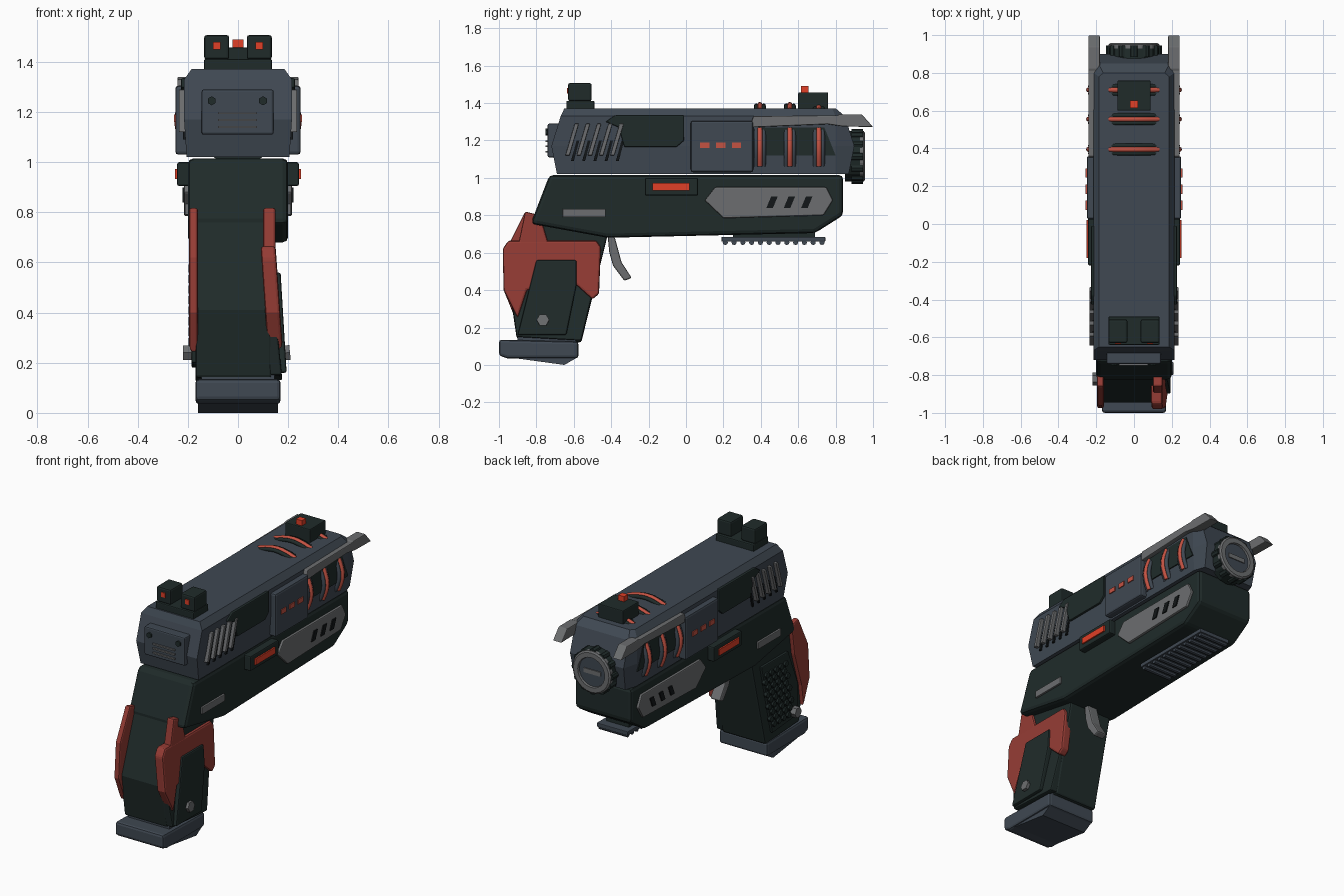
import bpy, bmesh, math
from mathutils import Vector

if "Cube" in bpy.data.objects:
    bpy.data.objects.remove(bpy.data.objects["Cube"])


def material(name, r, g, b):
    m = bpy.data.materials.new(name)
    m.use_nodes = True
    m.diffuse_color = (r, g, b, 1)
    node = next(n for n in m.node_tree.nodes if n.type == "BSDF_PRINCIPLED")
    node.inputs["Base Color"].default_value = (r, g, b, 1)
    node.inputs["Roughness"].default_value = 0.6
    return m


SLATE = material("slate blue", .05, .065, .085)
DARK = material("dark green", .014, .024, .023)
BLACK = material("near black", .006, .008, .009)
GREY = material("steel grey", .15, .155, .16)
RED = material("grip red", .30, .045, .035)
GLOW = material("bright red", .75, .05, .02)
CORAL = material("coral", .55, .085, .055)


def finish(name, bm, mat, bevel=0):
    bmesh.ops.recalc_face_normals(bm, faces=bm.faces)
    mesh = bpy.data.meshes.new(name)
    bm.to_mesh(mesh)
    bm.free()
    mesh.materials.append(mat)
    obj = bpy.data.objects.new(name, mesh)
    bpy.context.collection.objects.link(obj)
    if bevel:
        mod = obj.modifiers.new("Bevel", "BEVEL")
        mod.width, mod.segments, mod.limit_method = bevel, 2, "ANGLE"
    return obj


def prism(name, pts, x0, x1, mat, bevel=0, lean=0):
    """Side profile (y, z) extruded across x; lean flares it outward lower down."""
    bm = bmesh.new()
    top = max(z for _, z in pts)
    a, b = [[bm.verts.new((x + lean * (top - z), y, z)) for y, z in pts] for x in (x0, x1)]
    bm.faces.new(a)
    bm.faces.new(b)
    for i in range(len(pts)):
        j = (i + 1) % len(pts)
        bm.faces.new((a[i], a[j], b[j], b[i]))
    return finish(name, bm, mat, bevel)


def rect(y0, y1, z0, z1, slant=0):
    return [(y0, z0), (y1, z0), (y1 + slant, z1), (y0 + slant, z1)]


def box(name, x0, x1, y0, y1, z0, z1, mat, bevel=0):
    return prism(name, rect(y0, y1, z0, z1), x0, x1, mat, bevel)


def both(name, pts, x0, x1, mat, bevel=0):
    for side, s in (("left", 1), ("right", -1)):
        prism(f"{side}_{name}", pts, s * x0, s * x1, mat, bevel)


def cylinder(name, center, r, depth, axis, mat, sides=6, bevel=0):
    bm = bmesh.new()
    bmesh.ops.create_cone(bm, cap_ends=True, segments=sides, radius1=r, radius2=r, depth=depth)
    q = Vector((0, 0, 1)).rotation_difference(Vector(axis))
    for v in bm.verts:
        v.co = q @ v.co + Vector(center)
    return finish(name, bm, mat, bevel)


def tube(name, pts, r, mat):
    curve = bpy.data.curves.new(name, "CURVE")
    curve.dimensions, curve.bevel_depth, curve.bevel_resolution = "3D", r, 2
    curve.use_fill_caps = True
    curve.materials.append(mat)
    sp = curve.splines.new("POLY")
    sp.points.add(len(pts) - 1)
    for p, co in zip(sp.points, pts):
        p.co = (*co, 1)
    obj = bpy.data.objects.new(name, curve)
    bpy.context.collection.objects.link(obj)


# Slide: octagonal section lofted along y, with a bent rear end and tapered nose
def slide_body():
    bm = bmesh.new()
    section = [(.205, 1.02), (.215, 1.17), (.215, 1.33), (.185, 1.372)]
    section += [(-x, z) for x, z in reversed(section)]
    rear, nose = [-.69, -.72, -.67, -.65], [.87, .9, .85, .80]
    body = [.8, .8, .8, .78]
    loops = []
    for ys, k in ((rear, 1), (body, 1), (nose, .88)):
        ys = ys + ys[::-1]
        loops.append([bm.verts.new((x * k, y, z)) for (x, z), y in zip(section, ys)])
    for a, b in zip(loops, loops[1:]):
        for i in range(8):
            j = (i + 1) % 8
            bm.faces.new((a[i], a[j], b[j], b[i]))
    for l in (loops[0], loops[-1]):
        for i in range(3):
            bm.faces.new((l[i], l[i + 1], l[6 - i], l[7 - i]))
    finish("slide", bm, SLATE)


slide_body()

# Lower frame and under rail
prism("frame", [(-.73, 1.015), (-.83, .755), (-.42, .68), (.69, .705), (.84, .8), (.84, 1.015)],
      -.2, .2, DARK, .022)
box("rail", -.11, .11, .19, .745, .66, .685, SLATE, .004)
box("rail_mount", -.08, .08, .25, .69, .68, .72, DARK)
for i in range(12):
    cylinder(f"rail_tooth_{i}", (0, .21 + i * .047, .655), .014, .2, (1, 0, 0), SLATE, 8)

# Grip, red wraps and magazine base
prism("grip", [(-.73, .9), (-.80, .82), (-.945, .41), (-.905, .14), (-.56, .12), (-.42, .69), (-.5, .9)],
      -.17, .135, DARK, .012)
prism("grip_flare", [(-.86, .6), (-.94, .4), (-.905, .15), (-.56, .13), (-.46, .55)],
      .08, .13, DARK, .008, .1)
prism("left_grip_wrap", [(-.95, .665), (-.48, .665), (-.455, .63), (-.465, .38), (-.5, .35), (-.6, .44),
      (-.85, .4), (-.9, .25), (-.975, .4), (-.98, .62)], .09, .15, RED, .012, .07)
prism("left_grip_panel", [(-.8, .56), (-.585, .56), (-.585, .43), (-.64, .16), (-.9, .16)],
      .1, .17, DARK, .008, .06)
prism("left_tang", [(-.86, .82), (-.78, .8), (-.73, .63), (-.9, .63)], .1, .15, RED, .01)
prism("right_tang", [(-.86, .82), (-.79, .8), (-.82, .6), (-.89, .38), (-.91, .24), (-.975, .4), (-.96, .62)],
      -.195, -.16, RED, .01)
prism("right_grip_panel", [(-.77, .64), (-.5, .64), (-.61, .18), (-.86, .2), (-.87, .4)],
      -.185, -.16, DARK, .006)
for row in range(9):
    z = .24 + row * .042
    for col in range(5):
        y = -.81 + col * .048 + (row % 2) * .024 + (z - .24) * .22
        cylinder(f"grip_stud_{row}_{col}", (-.188, y, z), .019, .02, (1, 0, 0), DARK)
cylinder("left_grip_screw", (.195, -.765, .24), .034, .025, (1, 0, .1), GREY)
cylinder("right_grip_screw", (-.2, -.82, .24), .034, .04, (1, 0, 0), GREY)
prism("magazine_neck", [(-.9, .165), (-.9, .12), (-.59, .1), (-.58, .15)], -.145, .145, SLATE)
prism("magazine_base", [(-1, .135), (-1, .05), (-.955, .035), (-.575, .035), (-.575, .125)],
      -.17, .17, SLATE, .015)
prism("magazine_foot", [(-.98, .045), (-.65, 0), (-.59, .035), (-.6, .05)], -.16, .16, SLATE)

# Trigger
prism("trigger", [(-.42, .7), (-.38, .68), (-.345, .55), (-.29, .465), (-.33, .45), (-.39, .53), (-.41, .6)],
      -.035, .035, GREY, .008)

# Frame side details
both("side_plate", [(.10, .88), (.155, .95), (.75, .95), (.785, .88), (.735, .8), (.2, .785)],
     .19, .215, GREY, .006)
for i in range(3):
    y = .43 + i * .093
    both(f"plate_slot_{i}", rect(y, y + .035, .84, .9, .025), .2, .222, BLACK)
both("rear_tab", rect(-.66, -.43, .79, .835), .19, .212, GREY, .004)
both("indicator_housing", rect(-.22, .065, .905, 1.0), .19, .243, DARK, .008)
both("indicator_light", rect(-.18, .02, .933, .972), .2, .252, GLOW)

# Slide side details
both("slide_panel", rect(.025, .36, 1.03, 1.305), .19, .25, SLATE, .012)
for i in range(3):
    y = .075 + i * .085
    both(f"panel_light_{i}", rect(y, y + .05, 1.16, 1.19), .2, .256, CORAL)
both("vent_backing", [(.4, 1.12), (.8, 1.12), (.74, 1.27), (.4, 1.27)], .2, .219, DARK)
both("ejection_panel", [(-.33, 1.165), (-.05, 1.165), (-.01, 1.2), (-.01, 1.335), (-.38, 1.335),
     (-.43, 1.3), (-.36, 1.27)], .19, .228, DARK, .006)
for i in range(5):
    y = -.645 + i * .06
    both(f"serration_{i}", rect(y, y + .022, 1.12, 1.29, .05), .2, .236, GREY, .004)
    both(f"serration_gap_{i}", rect(y + .03, y + .045, 1.09, 1.2, .03), .2, .22, BLACK)
both("side_bar", [(.34, 1.27), (.82, 1.29), (.82, 1.335), (.36, 1.33)], .19, .242, GREY, .005)
both("side_bar_tip", [(.74, 1.29), (.84, 1.275), (1.0, 1.272), (.94, 1.34), (.82, 1.34)], .18, .242, GREY, .005)

# Curved glowing vents on both sides and the top
for i, y in enumerate((.395, .555, .71)):
    for side, s in (("left", 1), ("right", -1)):
        arc = [(.212 + .028 * math.sin(math.pi * t / 8), 1.065 + .2 * t / 8) for t in range(9)]
        tube(f"{side}_vent_{i}", [(s * x, y, z) for x, z in arc], .014, CORAL)
        for d in (-.02, .02):
            tube(f"{side}_vent_rim_{i}", [(s * (x - .008), y + d, z) for x, z in arc], .012, SLATE)
    arc = [(-.13 + .26 * t / 8, 1.362 + .03 * math.sin(math.pi * t / 8)) for t in range(9)]
    tube(f"top_vent_{i}", [(x, y, z) for x, z in arc], .014, CORAL)
    for d in (-.02, .02):
        tube(f"top_vent_rim_{i}", [(x, y + d, z - .006) for x, z in arc], .012, DARK)

# Rear plate with screws and ribs
box("rear_plate", -.145, .142, -.74, -.66, 1.11, 1.29, SLATE, .008)
for x in (-.105, .1):
    cylinder("rear_plate_screw", (x, -.74, 1.245), .018, .02, (0, 1, 0), DARK)
for i in range(3):
    box(f"rear_plate_rib_{i}", -.08, .075, -.75, -.73, 1.136 + i * .028, 1.145 + i * .028, GREY)

# Sights
box("rear_sight_base", -.135, .135, -.64, -.49, 1.36, 1.412, DARK, .006)
for s in (-1, 1):
    box("rear_sight_post", s * .035, s * .135, -.63, -.505, 1.41, 1.507, DARK, .01)
    box("rear_sight_dot", s * .07, s * .1, -.636, -.62, 1.45, 1.48, GLOW)
box("front_sight", -.088, .088, .6, .76, 1.36, 1.457, DARK, .006)
box("front_sight_dot", -.021, .021, .615, .655, 1.45, 1.49, GLOW)

# Muzzle: notched dark collar, grey ring and sunken bore
MZ = 1.115
cylinder("muzzle_collar", (0, .895, MZ), .135, .09, (0, 1, 0), DARK, 16)
for i in range(12):
    a = i * math.tau / 12
    cylinder(f"collar_lug_{i}", (.125 * math.cos(a), .915, MZ + .125 * math.sin(a)),
             .022, .06, (0, 1, 0), DARK, 8)
bm = bmesh.new()
loops = []
for r, y in ((.135, .93), (.135, .95), (.125, .957), (.095, .957), (.09, .93)):
    loops.append([bm.verts.new((r * math.cos(i * math.tau / 24), y, MZ + r * math.sin(i * math.tau / 24)))
                  for i in range(24)])
for a, b in zip(loops, loops[1:] + loops[:1]):
    for i in range(24):
        j = (i + 1) % 24
        bm.faces.new((a[i], a[j], b[j], b[i]))
finish("muzzle_ring", bm, GREY)
cylinder("muzzle_bore", (0, .938, MZ), .092, .012, (0, 1, 0), SLATE, 24)
box("muzzle_bar", -.06, .06, .94, .95, MZ - .014, MZ + .014, GREY)
